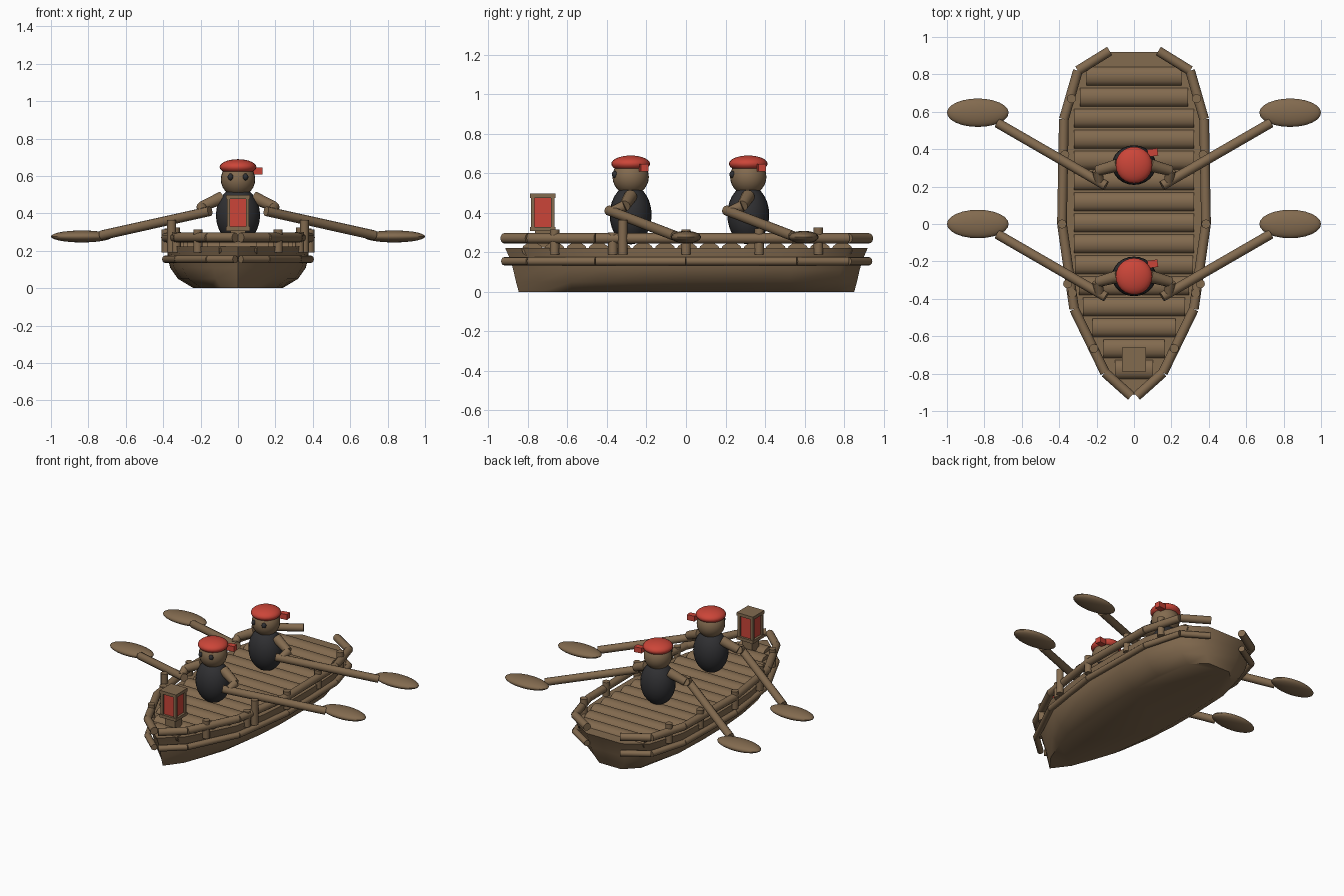
import bpy, bmesh, math
from mathutils import Vector, Matrix

cube = bpy.data.objects.get("Cube")
if cube:
    bpy.data.objects.remove(cube)


def material(name, rgb):
    m = bpy.data.materials.new(name)
    m.use_nodes = True
    m.diffuse_color = (*rgb, 1)
    m.node_tree.nodes["Principled BSDF"].inputs["Base Color"].default_value = (*rgb, 1)
    return m


WOOD = material("brown wood", (0.225, 0.145, 0.078))
RED = material("red cloth", (0.6, 0.06, 0.04))
BLACK = material("black cloth", (0.03, 0.03, 0.033))


def finish(bm, name, mat, angle=40):
    me = bpy.data.meshes.new(name)
    bmesh.ops.recalc_face_normals(bm, faces=bm.faces)
    bm.to_mesh(me)
    bm.free()
    me.materials.append(mat)
    me.shade_smooth()
    me.set_sharp_from_angle(angle=math.radians(angle))
    ob = bpy.data.objects.new(name, me)
    bpy.context.collection.objects.link(ob)
    return ob


def placed(loc, size, turn=0):
    return (Matrix.Translation(loc) @ Matrix.Rotation(math.radians(turn), 4, "Z")
            @ Matrix.Diagonal((*size, 1)))


def box(name, mat, loc, size, turn=0):
    bm = bmesh.new()
    bmesh.ops.create_cube(bm, size=1, matrix=placed(loc, size, turn))
    return finish(bm, name, mat)


def ball(name, mat, loc, radii):
    bm = bmesh.new()
    bmesh.ops.create_uvsphere(bm, u_segments=24, v_segments=14, radius=1,
                              matrix=placed(loc, radii))
    return finish(bm, name, mat)


def rod(name, mat, a, b, r1, r2=None, sides=12):
    a, b = Vector(a), Vector(b)
    d = b - a
    mtx = Matrix.Translation((a + b) / 2) @ d.to_track_quat("Z", "Y").to_matrix().to_4x4()
    bm = bmesh.new()
    bmesh.ops.create_cone(bm, cap_ends=True, segments=sides, radius1=r1,
                          radius2=r2 or r1, depth=d.length, matrix=mtx)
    return finish(bm, name, mat)


# Hull: half outline mirrored, lofted through scaled levels
half = [(0.14, -0.79), (0.235, -0.62), (0.315, -0.46), (0.36, -0.22), (0.38, 0),
        (0.382, 0.3), (0.37, 0.56), (0.29, 0.82), (0.14, 0.92)]
outline = [(0, -0.915)] + half + [(-x, y) for x, y in reversed(half)]
levels = [(0, 0.62, 0.925), (0.05, 0.84, 0.94), (0.11, 0.95, 0.955),
          (0.16, 0.98, 0.97), (0.222, 1, 1)]
bm = bmesh.new()
rings = [[bm.verts.new((x * sx, y * sy, z)) for x, y in outline] for z, sx, sy in levels]
n = len(outline)
for low, high in zip(rings, rings[1:]):
    for i in range(n):
        j = (i + 1) % n
        bm.faces.new((low[i], low[j], high[j], high[i]))
bm.faces.new(rings[0])
# Shallow open well under the deck planks
deck = bm.faces.new(rings[-1])
bmesh.ops.inset_region(bm, faces=[deck], thickness=0.02, depth=-0.02)
finish(bm, "hull", WOOD, 45)

# Deck planks, narrowing toward both ends


def half_width(y):
    pts = [(x, yy) for x, yy in outline[:n // 2 + 1]]
    for (x0, y0), (x1, y1) in zip(pts, pts[1:]):
        if y0 <= y <= y1:
            return x0 + (x1 - x0) * (y - y0) / (y1 - y0)
    return 0.2


for i in range(15):
    y = 0.79 - 0.112 * i
    w = min(0.32, half_width(y) - 0.045)
    bm = bmesh.new()
    bmesh.ops.create_cone(bm, cap_ends=True, segments=12, radius1=1, radius2=1, depth=2,
                          matrix=Matrix.Translation((0, y, 0.213))
                          @ Matrix.Diagonal((w, 0.053, 0.037, 1))
                          @ Matrix.Rotation(math.pi / 2, 4, "Y"))
    finish(bm, f"deck_plank_{i + 1}", WOOD)

# Log rails, posts and oarlocks on both sides
rail = [(0.015, -0.92), (0.155, -0.795), (0.32, -0.455), (0.385, 0),
        (0.375, 0.56), (0.3, 0.82), (0.13, 0.925)]
posts = [(0.215, -0.665, 0.315), (0.33, -0.37, 0.3), (0.355, -0.32, 0.365),
         (0.385, 0, 0.315), (0.37, 0.37, 0.32), (0.335, 0.67, 0.325)]
for side, s in (("left", 1), ("right", -1)):
    for level, z, r in (("lower", 0.155, 0.021), ("upper", 0.271, 0.026)):
        for i, (p, q) in enumerate(zip(rail, rail[1:])):
            rod(f"{level}_rail_{side}_{i + 1}", WOOD, (s * p[0], p[1], z),
                (s * q[0], q[1], z), r)
    for i, (x, y, top) in enumerate(posts):
        rod(f"rail_post_{side}_{i + 1}", WOOD, (s * x, y, 0.19), (s * x, y, top), 0.024)


# Rowers with their oars
def rower(tag, y):
    ball(f"{tag}_body", BLACK, (0, y, 0.39), (0.118, 0.106, 0.15))
    ball(f"{tag}_head", WOOD, (0, y, 0.582), (0.092, 0.092, 0.092))
    ball(f"{tag}_cap", RED, (0, y, 0.648), (0.098, 0.098, 0.042))
    box(f"{tag}_cap_knot", RED, (0.1, y + 0.067, 0.627), (0.055, 0.04, 0.038), 8)
    for side, s in (("left", 1), ("right", -1)):
        ball(f"{tag}_eye_{side}", BLACK, (s * 0.04, y - 0.08, 0.595), (0.015, 0.015, 0.018))
        elbow = (s * 0.195, y - 0.03, 0.435)
        hand = (s * 0.185, y - 0.09, 0.41)
        rod(f"{tag}_upper_arm_{side}", WOOD, (s * 0.085, y, 0.485), elbow, 0.034, 0.028)
        rod(f"{tag}_forearm_{side}", WOOD, elbow, hand, 0.028, 0.024)
        rod(f"{tag}_oar_shaft_{side}", WOOD, (s * 0.15, y - 0.11, 0.412),
            (s * 0.73, y + 0.225, 0.283), 0.026)
        ball(f"{tag}_oar_blade_{side}", WOOD, (s * 0.835, y + 0.28, 0.277),
             (0.165, 0.076, 0.032))


rower("front_rower", -0.28)
rower("rear_rower", 0.39 - 0.075)

# Lantern at the bow
ly = -0.725
box("lantern_foot", WOOD, (0, ly, 0.27), (0.08, 0.08, 0.09))
box("lantern_base", WOOD, (0, ly, 0.318), (0.128, 0.128, 0.022))
box("lantern_glass", RED, (0, ly, 0.4), (0.096, 0.096, 0.16))
box("lantern_roof", WOOD, (0, ly, 0.487), (0.128, 0.128, 0.022))
for sx in (1, -1):
    for sy in (1, -1):
        box("lantern_corner", WOOD, (sx * 0.051, ly + sy * 0.051, 0.4), (0.018, 0.018, 0.16))
